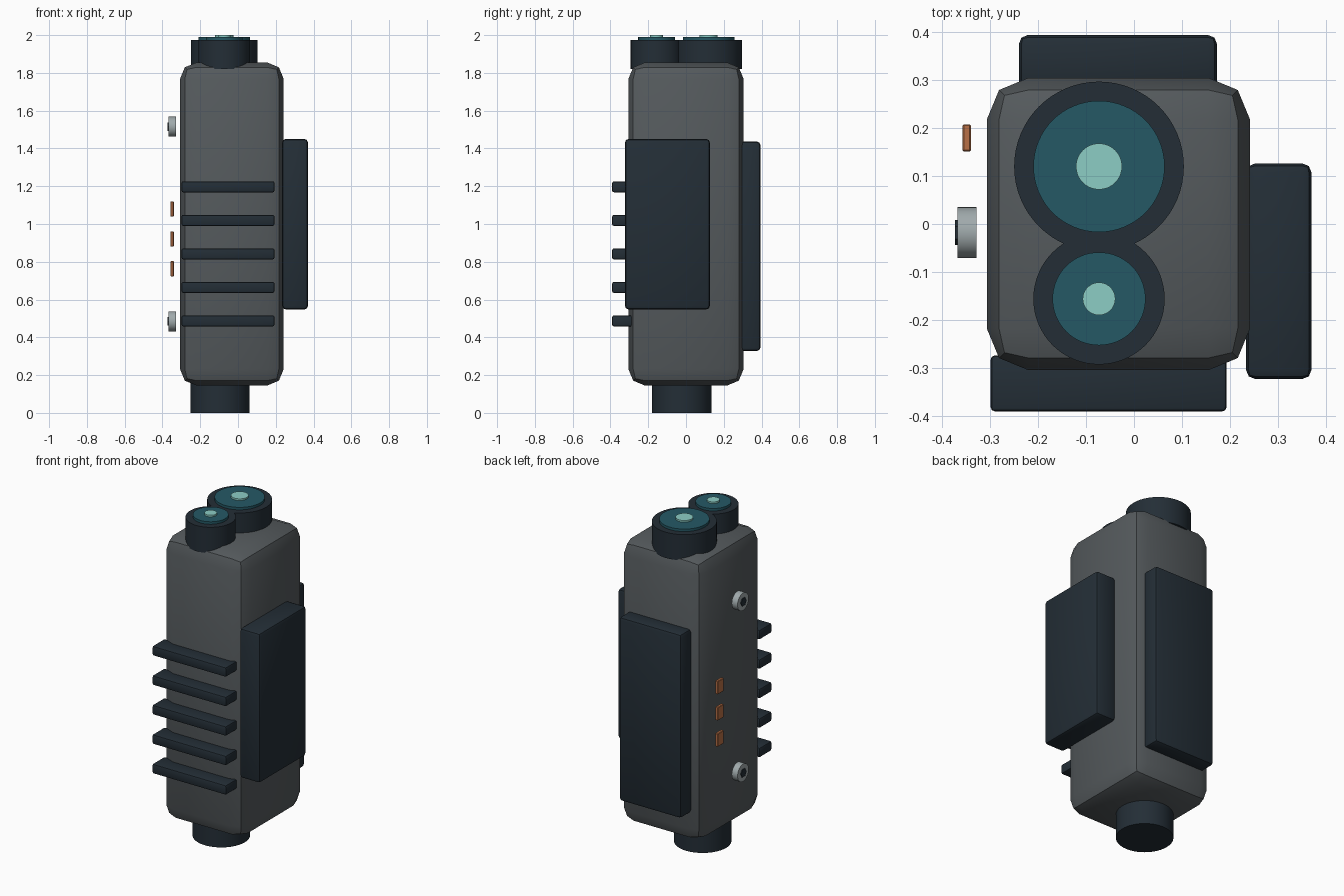
import bpy
import math

if "Cube" in bpy.data.objects:
    bpy.data.objects.remove(bpy.data.objects["Cube"])


def material(name, color):
    m = bpy.data.materials.new(name)
    m.diffuse_color = (*color, 1.0)
    m.use_nodes = True
    m.node_tree.nodes["Principled BSDF"].inputs["Base Color"].default_value = m.diffuse_color
    return m


GREY = material("housing grey", (0.090, 0.102, 0.109))
DARK = material("dark slate", (0.017, 0.027, 0.037))
TEAL = material("teal glass", (0.018, 0.098, 0.130))
MINT = material("pale mint", (0.262, 0.610, 0.560))
COPPER = material("copper", (0.479, 0.162, 0.061))
SILVER = material("silver", (0.352, 0.402, 0.413))


def finish(obj, name, mat, bevel=0, segments=2):
    obj.name = name
    obj.data.materials.append(mat)
    bpy.ops.object.transform_apply(location=False, rotation=True, scale=True)
    if bevel:
        mod = obj.modifiers.new("Bevel", 'BEVEL')
        mod.width = bevel
        mod.segments = segments
        bpy.ops.object.modifier_apply(modifier=mod.name)
    bpy.ops.object.shade_smooth_by_angle(angle=math.radians(30))
    return obj


def box(name, mat, x, y, z, bevel=0, segments=2):
    """Bevelled box from (min, max) ranges."""
    ranges = (x, y, z)
    bpy.ops.mesh.primitive_cube_add(size=1, location=[(a + b) / 2 for a, b in ranges])
    obj = bpy.context.object
    obj.scale = [b - a for a, b in ranges]
    return finish(obj, name, mat, bevel, segments)


def cylinder(name, mat, centre, radius, span, axis='Z', sides=64):
    """Cylinder along an axis; centre is given in the two other axes."""
    mid, depth = (span[0] + span[1]) / 2, span[1] - span[0]
    if axis == 'Z':
        loc, rot = (*centre, mid), (0, 0, 0)
    else:
        loc, rot = (mid, *centre), (0, math.pi / 2, 0)
    bpy.ops.mesh.primitive_cylinder_add(vertices=sides, radius=radius, depth=depth,
                                        location=loc, rotation=rot)
    return finish(bpy.context.object, name, mat)


# Main housing and bottom plug
box("housing", GREY, (-0.307, 0.242), (-0.305, 0.305), (0.145, 1.855), 0.087)
cylinder("bottom_plug", DARK, (-0.095, -0.023), 0.157, (0, 0.18))

# Side and back packs
box("side_pack", DARK, (0.234, 0.37), (-0.323, 0.126), (0.548, 1.45), 0.018)
box("back_pack", DARK, (-0.24, 0.173), (0.28, 0.394), (0.328, 1.436), 0.018)

# Front cooling ribs
for i in range(5):
    z = 0.487 + i * 0.1775
    box(f"front_rib_{i + 1}", DARK, (-0.299, 0.193), (-0.391, -0.274),
        (z - 0.029, z + 0.029), 0.009)

# Top lenses: barrel, glass and bright centre
for label, y, r, glass, glint in (("large", 0.12, 0.177, 0.137, 0.048),
                                  ("small", -0.156, 0.137, 0.097, 0.034)):
    cylinder(f"{label}_lens_barrel", DARK, (-0.073, y), r, (1.82, 1.975))
    cylinder(f"{label}_lens_glass", TEAL, (-0.073, y), glass, (1.96, 1.99))
    cylinder(f"{label}_lens_centre", MINT, (-0.073, y), glint, (1.98, 2.0))

# Left side screws with hex sockets
for label, z in (("upper", 1.515), ("lower", 0.485)):
    cylinder(f"{label}_screw", SILVER, (-0.018, z), 0.053, (-0.368, -0.329), 'X', 32)
    cylinder(f"{label}_screw_hex", DARK, (-0.018, z), 0.026, (-0.373, -0.36), 'X', 6)

# Left side contacts
for i in range(3):
    z = 0.763 + i * 0.158
    box(f"contact_{i + 1}", COPPER, (-0.358, -0.34), (0.151, 0.208),
        (z - 0.04, z + 0.04), 0.003, 1)
